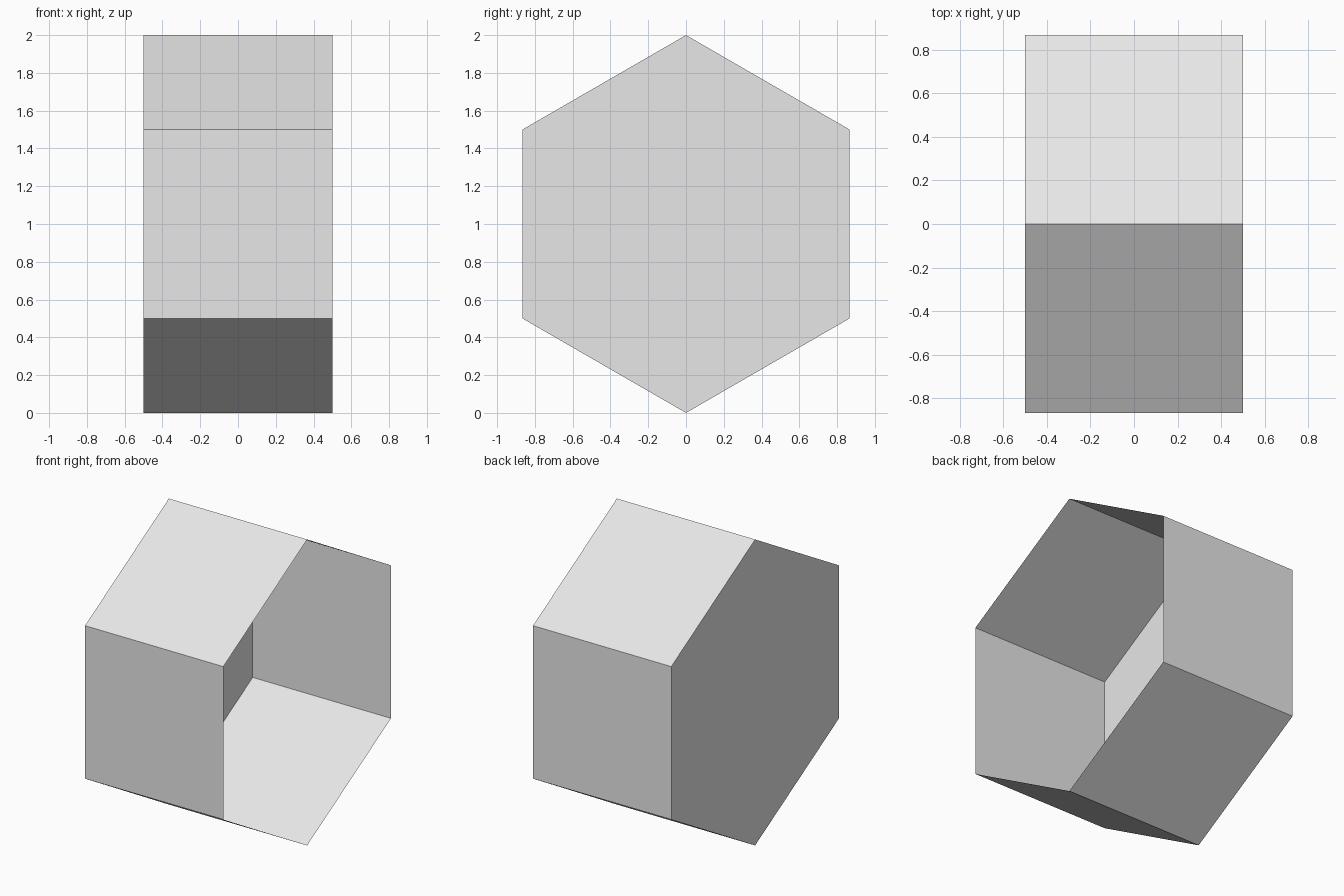
import bpy
import bmesh
from math import sin, cos, tau
from mathutils import Vector

old = bpy.data.objects.get("Cube")
if old:
    bpy.data.objects.remove(old, do_unlink=True)

SIDES, RADIUS, LENGTH = 6, 1.0, 1.0

# Plain grey material
grey = bpy.data.materials.new("plain grey")
grey.use_nodes = True
colour = (0.8, 0.8, 0.8, 1.0)
grey.diffuse_color = colour
grey.node_tree.nodes["Principled BSDF"].inputs["Base Color"].default_value = colour

# Closed hexagonal end, point up, on the model's right
bm = bmesh.new()
ring = [bm.verts.new((-LENGTH / 2, RADIUS * sin(tau * i / SIDES),
                      RADIUS + RADIUS * cos(tau * i / SIDES)))
        for i in range(SIDES)]
end_cap = bm.faces.new(ring)

# Six thin walls swept along x, leaving the far end open
walls = bmesh.ops.extrude_edge_only(bm, edges=end_cap.edges[:])["geom"]
rim = [v for v in walls if isinstance(v, bmesh.types.BMVert)]
bmesh.ops.translate(bm, verts=rim, vec=(LENGTH, 0, 0))

# Turn every face away from the axis centre
bm.normal_update()
centre = Vector((0, 0, RADIUS))
for face in bm.faces:
    if face.normal.dot(face.calc_center_median() - centre) < 0:
        face.normal_flip()

mesh = bpy.data.meshes.new("open_hexagonal_box")
bm.to_mesh(mesh)
bm.free()
mesh.materials.append(grey)
box = bpy.data.objects.new("open_hexagonal_box", mesh)
bpy.context.collection.objects.link(box)
